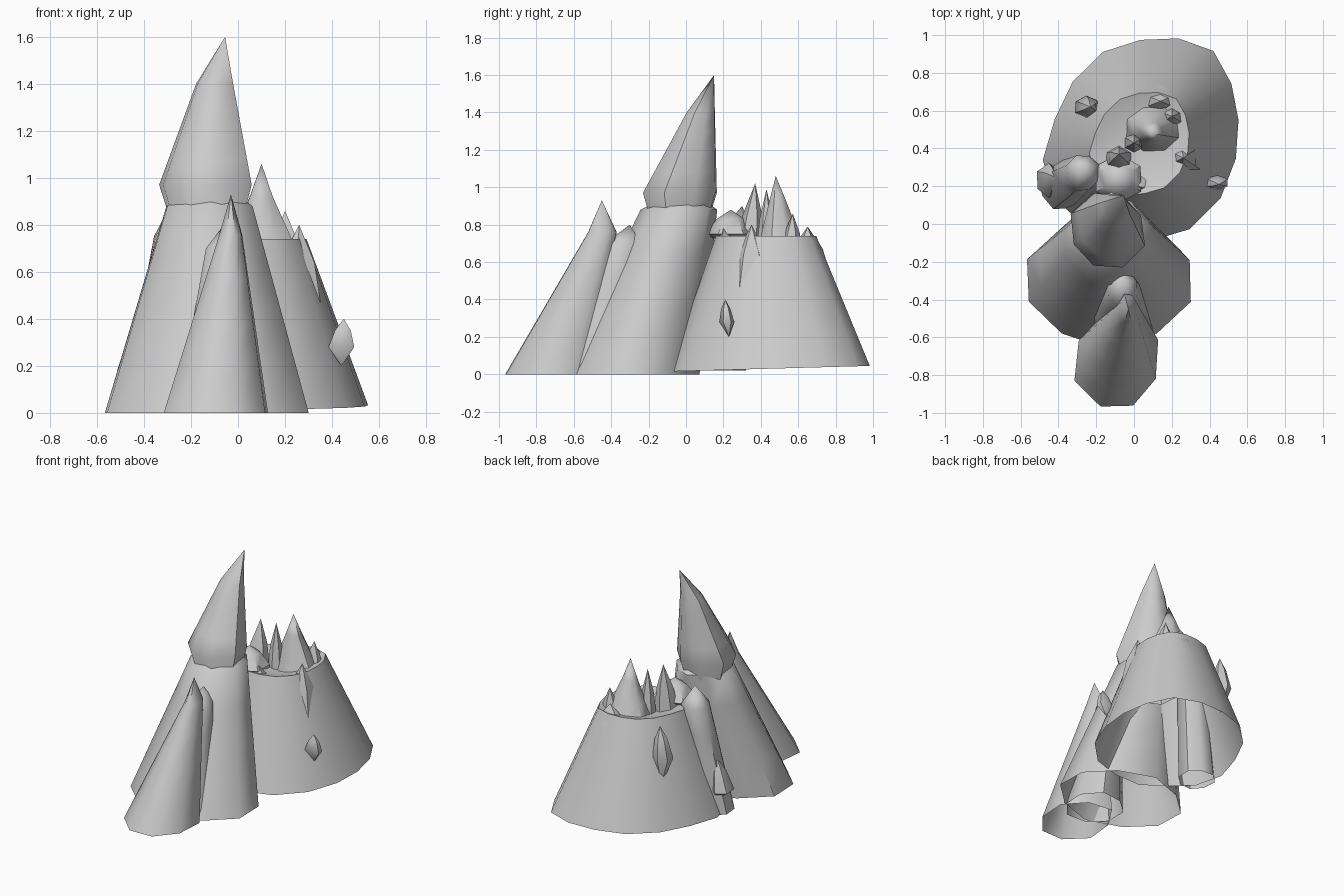
import bpy, bmesh, math, random
from mathutils import Vector

random.seed(7)

cube = bpy.data.objects.get("Cube")
if cube:
    bpy.data.objects.remove(cube)

grey = 0.6
stone = bpy.data.materials.new("grey stone")
stone.use_nodes = True
stone.diffuse_color = (grey, grey, grey, 1)
bsdf = stone.node_tree.nodes["Principled BSDF"]
bsdf.inputs["Base Color"].default_value = (grey, grey, grey, 1)
bsdf.inputs["Roughness"].default_value = 0.9


def crag(name, foot, foot_size, neck, neck_size, tip, sides=8, steps=4,
         skew=0, tilt=0, root=None):
    """Taper a rough ring from foot to neck, then close it at the tip.
    An optional root closes the underside."""
    foot, neck, tip = Vector(foot), Vector(neck), Vector(tip)
    foot_size, neck_size = Vector(foot_size), Vector(neck_size)
    rough = [random.uniform(0.95, 1.08) for _ in range(sides)]
    bm = bmesh.new()
    rings = []
    for step in range(steps + 1):
        t = step / steps
        centre = foot.lerp(neck, t)
        size = foot_size.lerp(neck_size, t)
        ring = []
        for i, bump in enumerate(rough):
            angle = math.tau * (i + 0.5) / sides
            across, along = bump * math.cos(angle), bump * math.sin(angle)
            offset = Vector((size.x * (across + skew * along), size.y * along,
                             tilt * along * (1 - t)))
            ring.append(bm.verts.new(centre + offset))
        rings.append(ring)

    for lower, upper in zip(rings, rings[1:]):
        for i in range(sides):
            j = (i + 1) % sides
            bm.faces.new((lower[i], lower[j], upper[j], upper[i]))

    ends = [(rings[-1], tip)]
    if root:
        ends.append((rings[0], Vector(root)))
    for ring, point in ends:
        peak = bm.verts.new(point)
        for i in range(sides):
            bm.faces.new((ring[i], ring[(i + 1) % sides], peak))

    bmesh.ops.recalc_face_normals(bm, faces=bm.faces)
    mesh = bpy.data.meshes.new(name)
    bm.to_mesh(mesh)
    bm.free()
    mesh.materials.append(stone)
    obj = bpy.data.objects.new(name, mesh)
    bpy.context.collection.objects.link(obj)
    bpy.ops.object.select_all(action="DESELECT")
    obj.select_set(True)
    bpy.context.view_layer.objects.active = obj
    bpy.ops.object.shade_smooth_by_angle(angle=math.radians(50))


def shard(name, foot, tip, width, depth, root=None):
    """A small pointed crag with a swollen middle."""
    neck = Vector(foot).lerp(Vector(tip), 0.6)
    size = Vector((width, depth))
    crag(name, foot, size, neck, size * 0.6, tip, sides=6, steps=1, root=root)


# Tall spire: flared skirt and leaning head
crag("spire_skirt", foot=(-0.13, -0.3, 0), foot_size=(0.45, 0.36),
     neck=(-0.12, -0.04, 0.88), neck_size=(0.19, 0.2),
     tip=(-0.1, 0, 1), sides=10)
crag("spire_head", foot=(-0.14, -0.03, 0.97), foot_size=(0.2, 0.21),
     neck=(-0.1, 0.08, 1.4), neck_size=(0.08, 0.08),
     tip=(-0.055, 0.15, 1.6), root=(-0.12, -0.04, 0.3))

# Front buttress and the ridge behind it
crag("front_buttress", foot=(-0.09, -0.72, 0), foot_size=(0.23, 0.27),
     neck=(-0.03, -0.45, 0.76), neck_size=(0.05, 0.08),
     tip=(-0.03, -0.45, 0.93))
crag("buttress_ridge", foot=(-0.07, -0.5, 0), foot_size=(0.2, 0.2),
     neck=(-0.06, -0.34, 0.7), neck_size=(0.08, 0.1),
     tip=(-0.06, -0.3, 0.8))

# Broad back crag with a sunken top
crag("back_crag", foot=(0.06, 0.45, 0.03), foot_size=(0.51, 0.54),
     neck=(0.04, 0.43, 0.74), neck_size=(0.26, 0.27),
     tip=(0.06, 0.45, 0.66), sides=16, skew=0.15, tilt=0.015)

# Column against the spire
crag("side_column", foot=(-0.38, 0.2, 0.02), foot_size=(0.12, 0.13),
     neck=(-0.27, 0.27, 0.75), neck_size=(0.09, 0.1),
     tip=(-0.28, 0.3, 0.9))
shard("column_knob", foot=(-0.45, 0.23, 0.18), tip=(-0.42, 0.25, 0.4),
      width=0.07, depth=0.09, root=(-0.4, 0.22, 0.1))

# Saddle joining the spire to the back crag
shard("saddle", foot=(-0.08, 0.24, 0.75), tip=(-0.08, 0.24, 0.88),
      width=0.13, depth=0.13, root=(-0.08, 0.26, 0.66))

# Central crown
crag("crown", foot=(0.11, 0.51, 0.62), foot_size=(0.18, 0.15),
     neck=(0.1, 0.49, 0.92), neck_size=(0.05, 0.05),
     tip=(0.1, 0.48, 1.06), steps=2)
shard("crown_shoulder", foot=(0.2, 0.56, 0.6), tip=(0.2, 0.57, 0.86),
      width=0.08, depth=0.07)

# Peaks inside and around the rim
shard("inner_peak", foot=(-0.08, 0.33, 0.6), tip=(-0.08, 0.37, 1.02),
      width=0.09, depth=0.09)
shard("small_inner_peak", foot=(0, 0.43, 0.6), tip=(0, 0.43, 0.99),
      width=0.06, depth=0.06)
shard("front_rim_peak", foot=(0.04, 0.25, 0.5), tip=(0.02, 0.2, 0.78),
      width=0.15, depth=0.13)
shard("right_rim_peak", foot=(0.24, 0.35, 0.4), tip=(0.26, 0.35, 0.8),
      width=0.14, depth=0.14)
shard("rear_rim_peak", foot=(0.13, 0.65, 0.5), tip=(0.14, 0.65, 0.79),
      width=0.18, depth=0.13)

# Shards jutting from the flanks
shard("right_shard", foot=(0.44, 0.22, 0.28), tip=(0.45, 0.21, 0.4),
      width=0.06, depth=0.04, root=(0.44, 0.23, 0.2))
shard("left_shard", foot=(-0.25, 0.62, 0.5), tip=(-0.23, 0.62, 0.72),
      width=0.07, depth=0.06, root=(-0.24, 0.62, 0.3))
